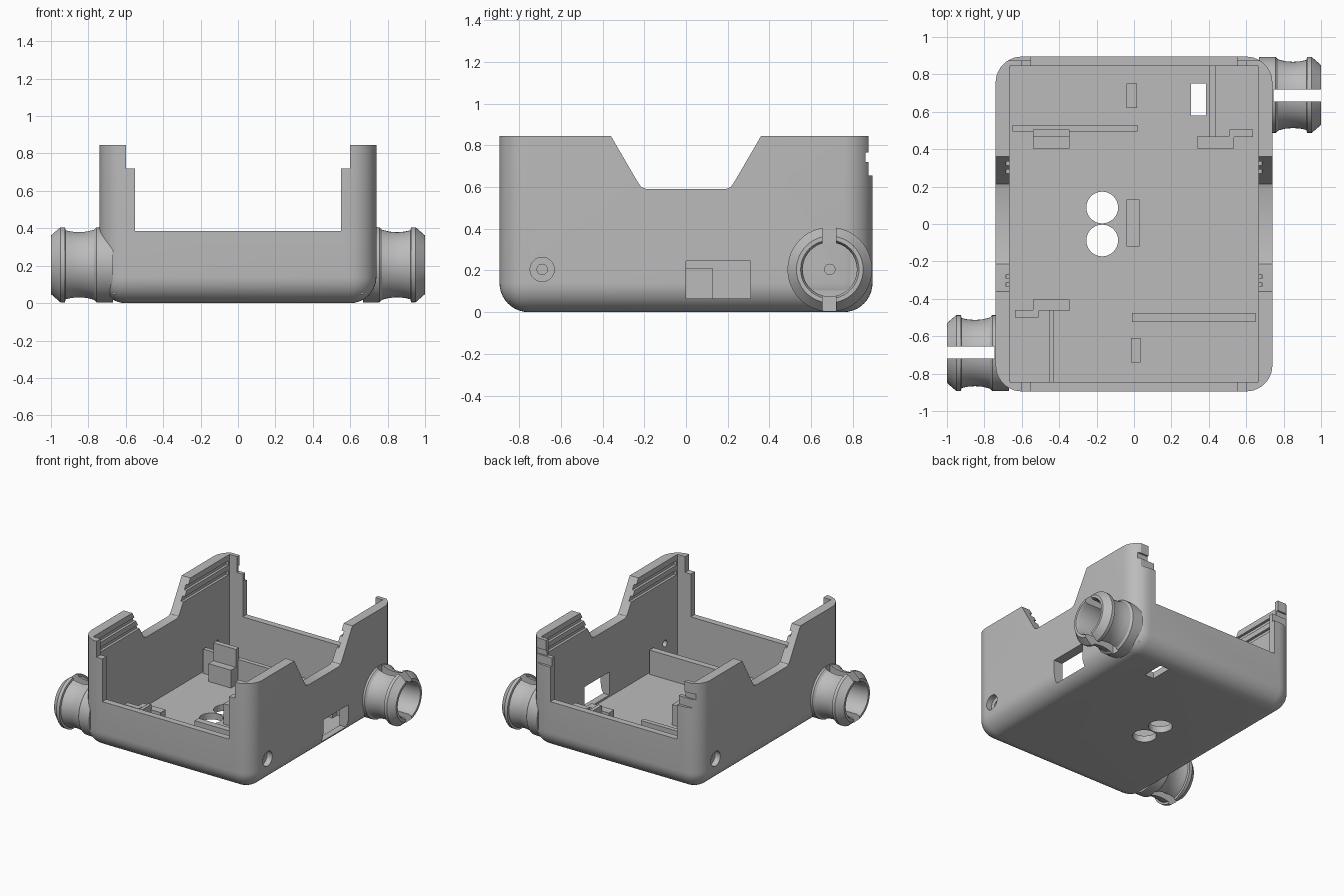
import bpy, bmesh, math
from mathutils import Matrix, Vector

if "Cube" in bpy.data.objects:
    bpy.data.objects.remove(bpy.data.objects["Cube"])

grey = bpy.data.materials.new("light_grey_plastic")
grey.use_nodes = True
colour = (0.5, 0.5, 0.5, 1)
grey.diffuse_color = colour
grey.node_tree.nodes["Principled BSDF"].inputs["Base Color"].default_value = colour


def finish(name, bm):
    bmesh.ops.recalc_face_normals(bm, faces=bm.faces)
    mesh = bpy.data.meshes.new(name)
    bm.to_mesh(mesh)
    bm.free()
    mesh.materials.append(grey)
    obj = bpy.data.objects.new(name, mesh)
    bpy.context.collection.objects.link(obj)
    return obj


def box(name, x0, x1, y0, y1, z0, z1):
    bm = bmesh.new()
    size = Vector((x1 - x0, y1 - y0, z1 - z0))
    mid = Vector((x0 + x1, y0 + y1, z0 + z1)) / 2
    bmesh.ops.create_cube(bm, size=1, matrix=Matrix.Translation(mid) @ Matrix.Diagonal(size.to_4d()))
    return finish(name, bm)


def prism(name, points, axis, depth):
    """Extrude a 2D outline symmetrically along x or y."""
    bm = bmesh.new()
    put = (lambda u, v: (-depth, u, v)) if axis == "x" else (lambda u, v: (u, -depth, v))
    face = bm.faces.new([bm.verts.new(put(u, v)) for u, v in points])
    move = Vector((2 * depth, 0, 0)) if axis == "x" else Vector((0, 2 * depth, 0))
    out = bmesh.ops.extrude_face_region(bm, geom=[face])
    bmesh.ops.translate(bm, vec=move, verts=[v for v in out["geom"] if isinstance(v, bmesh.types.BMVert)])
    return finish(name, bm)


def rod(name, radius, x0, x1, y, z, axis="X"):
    """Cylinder along x, or along z with x0, x1 as its z range."""
    bm = bmesh.new()
    if axis == "X":
        mat = Matrix.Translation(((x0 + x1) / 2, y, z)) @ Matrix.Rotation(math.pi / 2, 4, "Y")
    else:
        mat = Matrix.Translation((z, y, (x0 + x1) / 2))
    bmesh.ops.create_cone(bm, cap_ends=True, segments=32, radius1=radius, radius2=radius,
                          depth=abs(x1 - x0), matrix=mat)
    return finish(name, bm)


def cut(target, cutter):
    mod = target.modifiers.new("cut", "BOOLEAN")
    mod.operation, mod.solver, mod.object = "DIFFERENCE", "EXACT", cutter
    bpy.context.view_layer.objects.active = target
    bpy.ops.object.modifier_apply(modifier=mod.name)
    bpy.data.objects.remove(cutter)


def smooth(obj):
    bpy.ops.object.select_all(action="DESELECT")
    obj.select_set(True)
    bpy.context.view_layer.objects.active = obj
    bpy.ops.object.shade_smooth_by_angle(angle=math.radians(30))


W, L, H = 0.74, 0.895, 0.845      # outer half width, half length, height
IW, IL, FLOOR = 0.665, 0.845, 0.05  # cavity
PY, PZ = 0.69, 0.205              # port axis

# Tray body with rounded upright and lower edges
bm = bmesh.new()
bmesh.ops.create_cube(bm, size=1, matrix=Matrix.Translation((0, 0, H / 2)) @ Matrix.Diagonal((2 * W, 2 * L, H, 1)))
edges = [e for e in bm.edges if min(v.co.z for v in e.verts) < 0.01]
bmesh.ops.bevel(bm, geom=edges, offset=0.14, segments=10, profile=0.5, affect="EDGES")
body = finish("tray_body", bm)
cut(body, box("cavity", -IW, IW, -IL, IL, FLOOR, 1))

# Low end walls with stepped corner posts
half = [(0.55, 0.385), (0.55, 0.72), (0.6, 0.72), (0.6, 1)]
cut(body, prism("end_opening", half + [(-u, v) for u, v in reversed(half)], "y", 1.2))

# Sloped notch in both long walls
half = [(0.19, 0.59), (0.215, 0.6), (0.235, 0.63), (0.36, H), (0.36, 1)]
cut(body, prism("side_notch", half + [(-u, v) for u, v in reversed(half)], "x", 1.2))

# Back corners set in near the top, with a small catch
cut(body, box("back_step", -1, 1, 0.875, 1, 0.655, 1))
cut(body, box("back_catch", -1, 1, 0.862, 1, 0.72, 0.765))

# Lid grooves inside the long walls
for s in (-1, 1):
    for z in (0.69, 0.765):
        x0, x1 = sorted((s * 0.6, s * 0.685))
        cut(body, box("lid_groove", x0, x1, -0.83, 0.83, z, z + 0.035))

# Wall window, floor slot, floor holes
cut(body, box("window", 0.6, 1, 0, 0.31, 0.065, 0.245))
cut(body, box("floor_slot", 0.305, 0.385, 0.58, 0.75, -1, 0.2))
for y in (-0.088, 0.088):
    cut(body, rod("floor_hole", 0.085, -0.1, 0.2, y, -0.17, "Z"))

# Port holes and the counterbores opposite them
for s in (-1, 1):
    cut(body, rod("pin_hole", 0.025, -1, 1, s * PY, PZ))
    x0, x1 = sorted((s * 0.695, s * 0.9))
    cut(body, rod("counterbore", 0.058, x0, x1, -s * PY, PZ))
smooth(body)

# Slotted hose ports at opposite corners
profile = [(0.667, 0.025), (0.735, 0.025), (0.735, 0.13), (0.98, 0.13), (1.0, 0.14),
           (1.0, 0.16), (0.95, 0.203), (0.925, 0.203), (0.922, 0.187), (0.89, 0.18),
           (0.85, 0.177), (0.81, 0.18), (0.77, 0.19), (0.757, 0.203), (0.667, 0.203)]
for s, label in ((1, "left"), (-1, "right")):
    bm = bmesh.new()
    n = 48
    rings = []
    for i in range(n):
        a = 2 * math.pi * i / n
        rings.append([bm.verts.new((s * x, s * PY + r * math.cos(a), PZ + r * math.sin(a))) for x, r in profile])
    for i in range(n):
        a, b = rings[i], rings[(i + 1) % n]
        for j in range(len(profile)):
            k = (j + 1) % len(profile)
            bm.faces.new((a[j], a[k], b[k], b[j]))
    port = finish(label + "_hose_port", bm)
    x0, x1 = sorted((s * 0.745, s * 1.1))
    y0, y1 = sorted((s * 0.655, s * 0.72))
    cut(port, box("port_slot", x0, x1, y0, y1, -0.1, 0.6))
    smooth(port)

# Board supports standing on the floor
B = FLOOR - 0.01
box("back_rail", -0.65, 0.02, 0.495, 0.53, B, 0.24)
box("front_rail", -0.01, 0.65, -0.525, -0.475, B, 0.24)
box("back_right_post", -0.54, -0.345, 0.465, 0.505, B, 0.33)
box("back_right_tab", -0.54, -0.345, 0.405, 0.47, B, 0.19)
box("back_left_tab", 0.34, 0.535, 0.405, 0.47, B, 0.19)
box("back_left_step", 0.51, 0.635, 0.465, 0.505, B, 0.19)
box("back_left_rib", 0.405, 0.435, 0.465, 0.85, B, 0.23)
box("front_right_tab", -0.54, -0.345, -0.465, -0.405, B, 0.19)
box("front_right_step", -0.635, -0.51, -0.5, -0.46, B, 0.19)
box("front_right_rib", -0.455, -0.43, -0.85, -0.46, B, 0.23)
box("centre_stop", -0.04, 0.03, -0.12, 0.13, B, 0.21)
box("back_clip", -0.04, 0.015, 0.62, 0.75, B, 0.12)
box("front_clip", -0.015, 0.035, -0.74, -0.61, B, 0.12)
